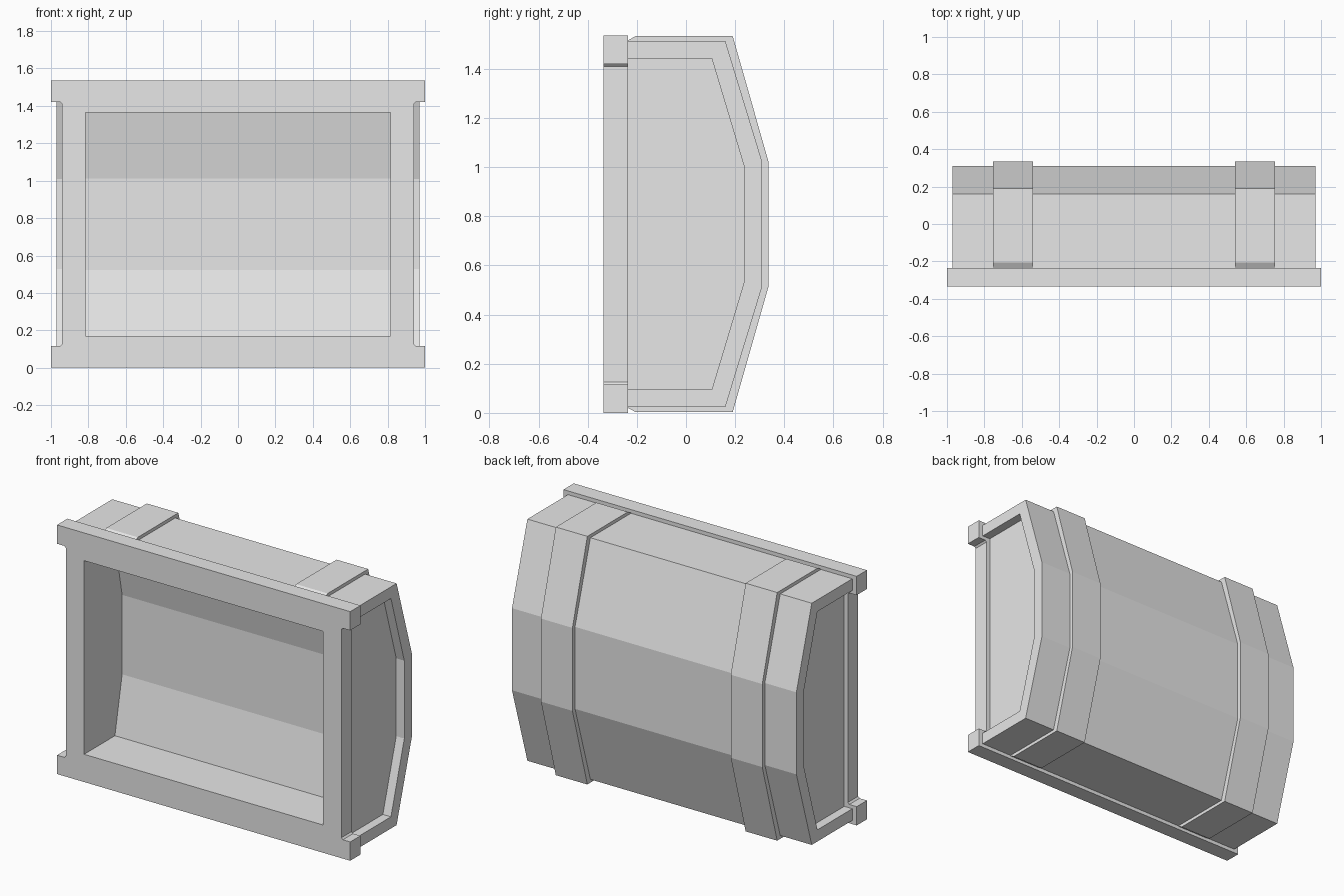
import bpy
import bmesh

cube = bpy.data.objects.get("Cube")
if cube:
    bpy.data.objects.remove(cube, do_unlink=True)

grey = bpy.data.materials.new("light_grey")
grey.use_nodes = True
grey.diffuse_color = (0.8, 0.8, 0.8, 1)
grey.node_tree.nodes["Principled BSDF"].inputs["Base Color"].default_value = (0.8, 0.8, 0.8, 1)

MID = 0.768  # height of the horizontal symmetry plane


def prism(name, outline, start, offset):
    """Extrude a closed outline; start places each 2D point in space."""
    bm = bmesh.new()
    face = bm.faces.new([bm.verts.new(start(a, b)) for a, b in outline])
    new = bmesh.ops.extrude_face_region(bm, geom=[face])["geom"]
    verts = [v for v in new if isinstance(v, bmesh.types.BMVert)]
    bmesh.ops.translate(bm, verts=verts, vec=offset)
    bmesh.ops.recalc_face_normals(bm, faces=bm.faces[:])
    mesh = bpy.data.meshes.new(name)
    bm.to_mesh(mesh)
    bm.free()
    mesh.materials.append(grey)
    obj = bpy.data.objects.new(name, mesh)
    bpy.context.collection.objects.link(obj)
    return obj


def across(name, outline, x0, x1):
    """Prism running along x from a (y, z) outline."""
    return prism(name, outline, lambda y, z: (x0, y, z), (x1 - x0, 0, 0))


def mirrored(upper):
    """Complete a (y, half height) path with its lower half."""
    return [(y, MID + h) for y, h in upper] + [(y, MID - h) for y, h in reversed(upper)]


def cut(target, cutters):
    """Subtract cutters and bake the result."""
    for c in cutters:
        mod = target.modifiers.new("cut", 'BOOLEAN')
        mod.operation = 'DIFFERENCE'
        mod.solver = 'EXACT'
        mod.object = c
        c.hide_render = True
    deps = bpy.context.evaluated_depsgraph_get()
    baked = bpy.data.meshes.new_from_object(target.evaluated_get(deps))
    target.modifiers.clear()
    target.data = baked


FRONT, BACK = -0.335, -0.235

# Cutters: the front cavity and the two end recesses
cavity = across("cavity_cutter", mirrored([(-0.5, 0.597), (-0.035, 0.597), (0.035, 0.245)]),
                -0.815, 0.815)
recess = mirrored([(-0.4, 0.673), (0.105, 0.673), (0.235, 0.24)])
recesses = [across("recess_cutter", recess, s * 0.915, s * 1.2) for s in (-1, 1)]

# Shell with the angled back
shell_path = [(BACK, 0.745), (0.16, 0.745), (0.31, 0.253)]
shell = across("shell", mirrored(shell_path), -0.97, 0.97)
cut(shell, [cavity] + recesses)

# Front frame with wider top and bottom bars
corner = [(1, 0.768), (1, 0.652), (0.95, 0.652), (0.94, 0.642)]
right = corner + [(x, -h) for x, h in reversed(corner)]
outline = right + [(-x, h) for x, h in reversed(right)]
frame = prism("front_frame", outline, lambda x, h: (x, FRONT, MID + h), (0, BACK - FRONT, 0))
cut(frame, [cavity])

# Bands wrapped around the shell
band_outer = mirrored([(BACK, 0.748), (-0.205, 0.765), (0.19, 0.765), (0.335, 0.256)])
band_inner = mirrored([(BACK, 0.73), (0.15, 0.73), (0.295, 0.25)])
for side, x in (("left", 0.54), ("right", -0.755)):
    across(side + "_band", band_outer + band_inner[::-1], x, x + 0.215)

for c in [cavity] + recesses:
    bpy.data.objects.remove(c, do_unlink=True)
